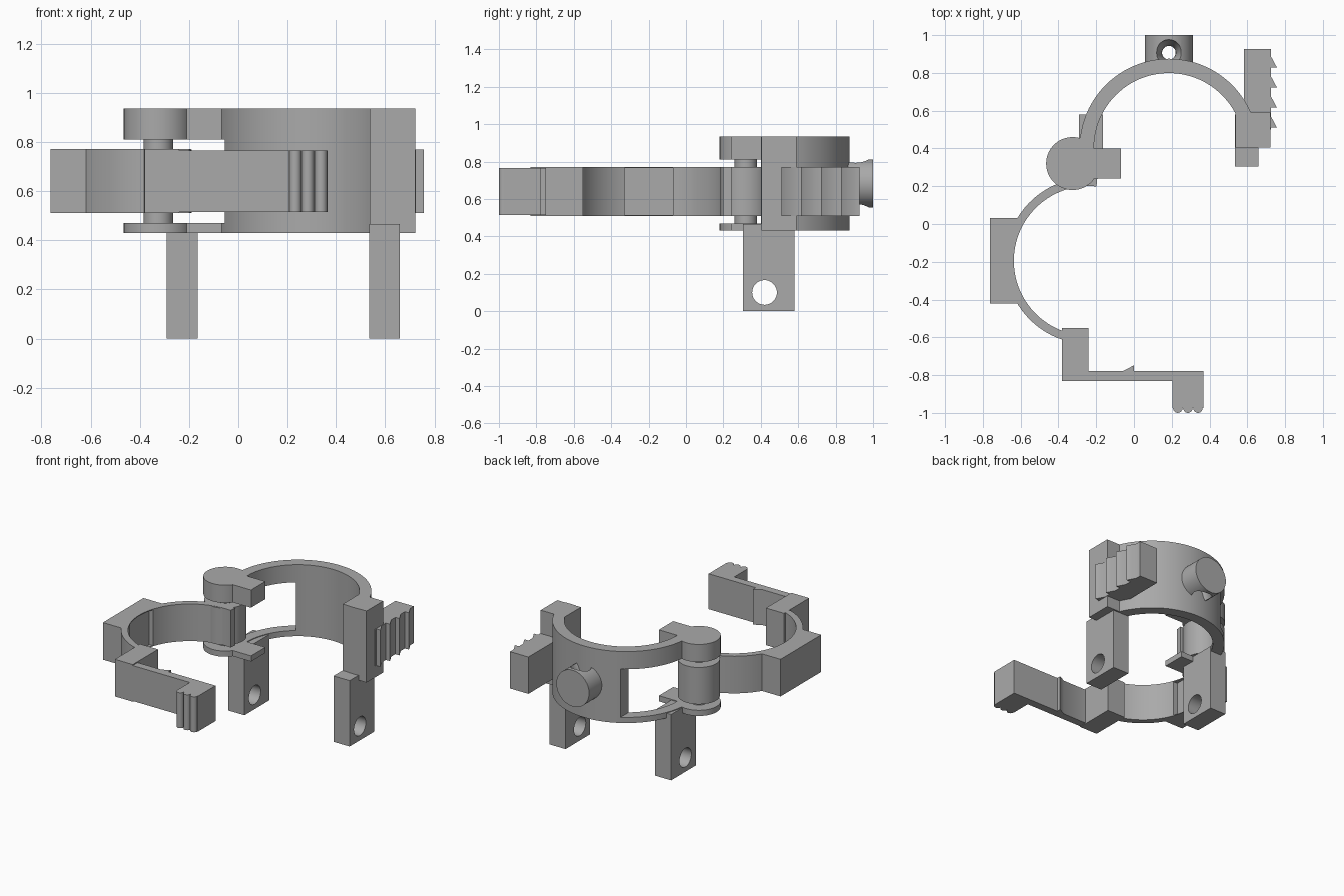
import bpy, bmesh, math
from math import pi, cos, sin, radians
from mathutils import Matrix

if "Cube" in bpy.data.objects:
    bpy.data.objects.remove(bpy.data.objects["Cube"], do_unlink=True)

grey = bpy.data.materials.new("matte grey")
grey.use_nodes = True
grey.diffuse_color = (0.4, 0.4, 0.4, 1)
grey.node_tree.nodes["Principled BSDF"].inputs["Base Color"].default_value = grey.diffuse_color


def finish(name, bm):
    bmesh.ops.recalc_face_normals(bm, faces=bm.faces)
    mesh = bpy.data.meshes.new(name)
    bm.to_mesh(mesh)
    bm.free()
    mesh.materials.append(grey)
    ob = bpy.data.objects.new(name, mesh)
    bpy.context.collection.objects.link(ob)
    return ob


def prism(name, points, z0, z1):
    """Extrude an outline upward from z0 to z1."""
    bm = bmesh.new()
    face = bm.faces.new([bm.verts.new((x, y, z0)) for x, y in points])
    top = bmesh.ops.extrude_face_region(bm, geom=[face])["geom"]
    verts = [v for v in top if isinstance(v, bmesh.types.BMVert)]
    bmesh.ops.translate(bm, vec=(0, 0, z1 - z0), verts=verts)
    return finish(name, bm)


def box(name, x0, x1, y0, y1, z0, z1):
    return prism(name, [(x0, y0), (x1, y0), (x1, y1), (x0, y1)], z0, z1)


def arc(cx, cy, r, a0, a1, n):
    angles = [radians(a0 + (a1 - a0) * i / n) for i in range(n + 1)]
    return [(cx + r * cos(a), cy + r * sin(a)) for a in angles]


def band(name, cx, cy, r_in, r_out, a0, a1, z0, z1):
    outline = arc(cx, cy, r_out, a0, a1, 48) + arc(cx, cy, r_in, a1, a0, 48)
    return prism(name, outline, z0, z1)


def disc(name, cx, cy, r, z0, z1):
    return prism(name, arc(cx, cy, r, 0, 354, 59), z0, z1)


def cylinder(name, centre, r, length, axis):
    bm = bmesh.new()
    bmesh.ops.create_cone(bm, cap_ends=True, segments=48, radius1=r, radius2=r, depth=length,
                          matrix=Matrix.Translation(centre) @ Matrix.Rotation(pi / 2, 4, axis))
    return finish(name, bm)


def cut(ob, cutter):
    """Subtract the cutter for good and remove it."""
    cutter.hide_render = True
    mod = ob.modifiers.new("cut", "BOOLEAN")
    mod.operation, mod.solver, mod.object = "DIFFERENCE", "EXACT", cutter
    graph = bpy.context.evaluated_depsgraph_get()
    mesh = bpy.data.meshes.new_from_object(ob.evaluated_get(graph))
    ob.modifiers.clear()
    ob.data = mesh
    bpy.data.objects.remove(cutter, do_unlink=True)


before = set(bpy.data.objects)

# Rear half of the clamp, with a window beside the hinge
LOW, HIGH = 0.43, 0.935
rear = band("rear_ring", 0.185, 0.402, 0.397, 0.473, 0, 180, LOW, HIGH)
cut(rear, box("window_cutter", -0.6, -0.055, 0.3, 0.95, 0.47, 0.81))

# Hinge: two caps with lugs, the pin and the barrel
HX, HY = -0.325, 0.32
for level, z0, z1 in (("lower", LOW, 0.47), ("upper", 0.81, HIGH)):
    disc(level + "_hinge_cap", HX, HY, 0.14, z0, z1)
    box(level + "_hinge_lug", HX, -0.068, 0.24, 0.4, z0, z1)
disc("hinge_pin", HX, HY, 0.06, 0.45, 0.83)
disc("hinge_barrel", HX, HY, 0.135, 0.51, 0.77)

# Mounting legs with bolt holes
for side, x in (("right", -0.29), ("left", 0.535)):
    leg = box(side + "_leg", x, x + 0.125, 0.305, 0.58, 0, 0.465)
    cut(leg, cylinder("bolt_cutter", (x + 0.06, 0.42, 0.1), 0.066, 0.4, "Y"))

# Closing block and saw-toothed catch
box("closing_block", 0.537, 0.722, 0.405, 0.59, LOW, HIGH)
catch = [(0.6, 0.5), (0.725, 0.5)]
for i in range(4):
    y = 0.51 + 0.106 * i
    catch += [(0.725, y), (0.757, y), (0.725, y + 0.06)]
catch += [(0.725, 0.927), (0.582, 0.927), (0.582, 0.58)]
prism("toothed_catch", catch, 0.51, 0.77)

# Rear boss with a flared vertical eyelet
boss = cylinder("rear_boss", (0.185, 0.92, 0.683), 0.128, 0.16, "X")
bm = bmesh.new()
rings = []
for i in range(13):
    z = -0.14 + 0.28 * i / 12
    r = 0.036 + 0.034 * min(1, abs(z) / 0.12) ** 2
    rings.append([bm.verts.new((x, y, 0.683 + z)) for x, y in arc(0.185, 0.907, r, 0, 350, 35)])
for a, b in zip(rings, rings[1:]):
    for j in range(36):
        k = (j + 1) % 36
        bm.faces.new((a[j], a[k], b[k], b[j]))
bm.faces.new(rings[0])
bm.faces.new(rings[-1])
cut(boss, finish("eyelet_cutter", bm))

# Front half of the clamp with its outer pad and shallow inner pocket
FX, FY = -0.24, -0.195
Z0, Z1 = 0.51, 0.772
band("front_ring", FX, FY, 0.396, 0.44, 84, 251, Z0, Z1)
inner = arc(FX, FY, 0.396, 145, 215, 24)
pad = prism("outer_pad", [(-0.762, -0.42), (-0.618, -0.42)] + inner[::-1]
            + [(-0.618, 0.033), (-0.762, 0.033)], Z0, Z1)
for ob in (pad, bpy.data.objects["front_ring"]):
    cut(ob, box("pocket_cutter", -0.645, -0.55, -0.33, -0.07, Z0 + 0.004, Z1 - 0.006))

# Latch arm with a catch bump and a ribbed thumb grip
box("arm_block", -0.38, -0.24, -0.832, -0.55, Z0, Z1)
grip = [(-0.25, -0.832), (0.205, -0.832), (0.205, -0.975)]
for i in range(3):
    grip += arc(0.232 + 0.0535 * i, -0.975, 0.025, 180, 360, 10)
grip += [(0.367, -0.975), (0.367, -0.777), (0, -0.777), (0, -0.748), (-0.055, -0.777), (-0.25, -0.777)]
prism("latch_arm", grip, 0.515, 0.765)

# Smooth curved walls, keep edges sharp
bpy.ops.object.select_all(action="DESELECT")
for ob in set(bpy.data.objects) - before | {rear}:
    ob.select_set(True)
    bpy.context.view_layer.objects.active = ob
bpy.ops.object.shade_smooth_by_angle(angle=radians(30))
